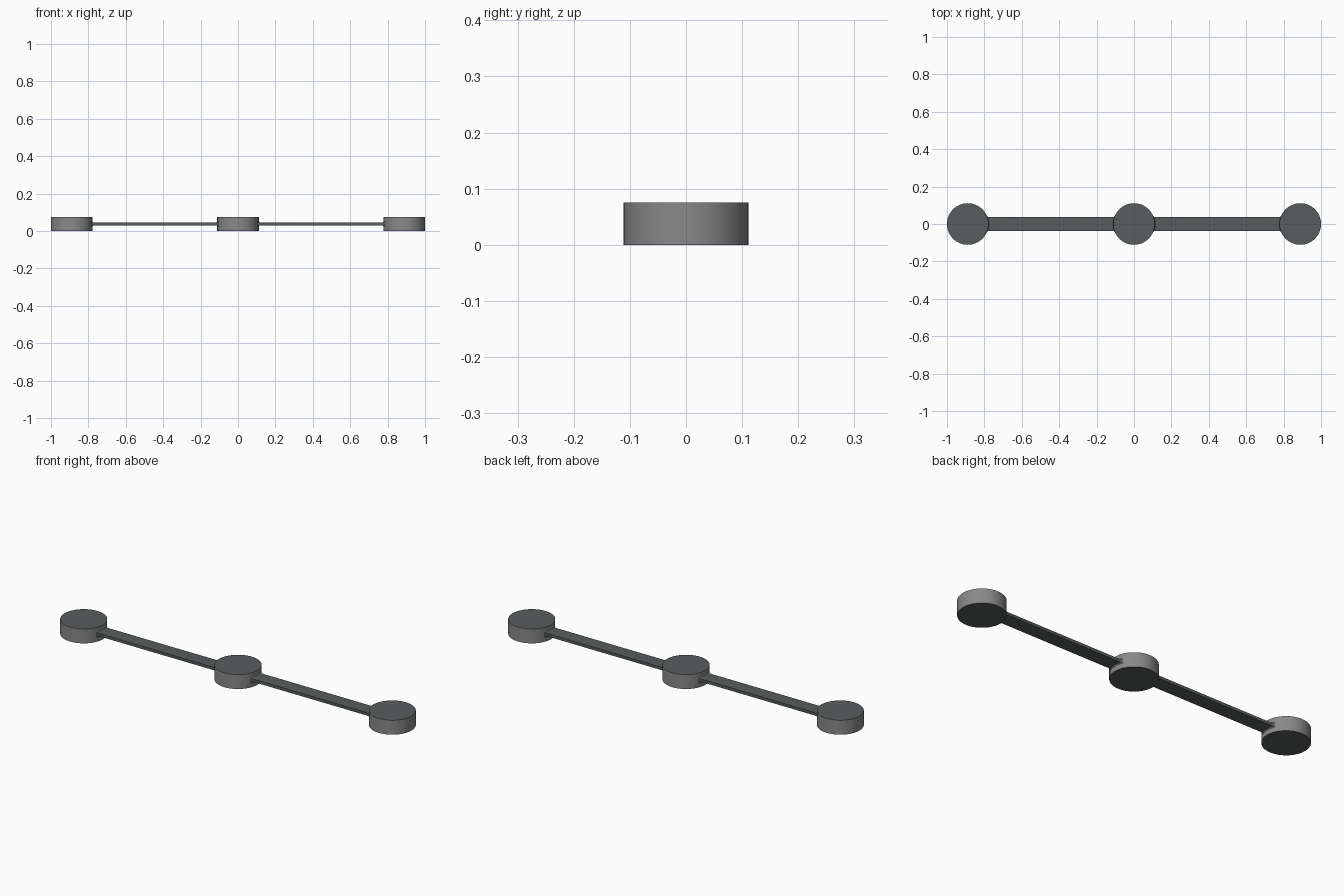
import bpy, bmesh, math

if "Cube" in bpy.data.objects:
    bpy.data.objects.remove(bpy.data.objects["Cube"])

R, H, CX = 0.111, 0.075, 0.889       # disc radius, height, outer disc centre
W, T = 0.037, 0.0075                 # half width and half thickness of a bar


def material(name, rgb):
    m = bpy.data.materials.new(name)
    m.diffuse_color = (*rgb, 1)
    m.use_nodes = True
    m.node_tree.nodes["Principled BSDF"].inputs["Base Color"].default_value = m.diffuse_color
    return m


dark = material("dark grey", (0.10, 0.11, 0.11))
light = material("mid grey", (0.25, 0.25, 0.25))


def finish(bm, name, mats):
    bmesh.ops.recalc_face_normals(bm, faces=bm.faces)
    me = bpy.data.meshes.new(name)
    bm.to_mesh(me)
    bm.free()
    ob = bpy.data.objects.new(name, me)
    bpy.context.collection.objects.link(ob)
    for m in mats:
        me.materials.append(m)
    bpy.context.view_layer.objects.active = ob
    ob.select_set(True)
    bpy.ops.object.shade_smooth_by_angle(angle=math.radians(35))
    ob.select_set(False)
    return ob


# Round discs: dark caps, lighter rim
def disc(name, x):
    bm = bmesh.new()
    bmesh.ops.create_cone(bm, cap_ends=True, segments=96, radius1=R, radius2=R, depth=H)
    bmesh.ops.translate(bm, verts=bm.verts, vec=(x, 0, H / 2))
    bm.normal_update()
    for f in bm.faces:
        f.material_index = 0 if abs(f.normal.z) > 0.5 else 1
    finish(bm, name, [dark, light])


# Flat bar with small flared fillets that follow the disc curve at both ends
def bar(name, x0, x1):
    bm = bmesh.new()
    n, flare = 10, 0.008
    steps = [(-0.002, flare)]
    for i in range(6):
        a = i / 5 * math.pi / 2
        steps.append((flare * (1 - math.cos(a)), flare * (1 - math.sin(a))))
    sections = [(x0, 1, d, e) for d, e in steps]
    sections += [(x1, -1, d, e) for d, e in reversed(steps)]
    rings = []
    for cx, s, d, e in sections:
        ys = [(W + e) * (2 * i / n - 1) for i in range(n + 1)]
        pts = [(y, T + e) for y in ys] + [(y, -T - e) for y in reversed(ys)]
        rings.append([bm.verts.new((cx + s * math.sqrt((R + d) ** 2 - y * y), y, H / 2 + z))
                      for y, z in pts])
    for a, b in zip(rings, rings[1:]):
        for i in range(len(a)):
            j = (i + 1) % len(a)
            bm.faces.new((a[i], a[j], b[j], b[i]))
    for ring in (rings[0], rings[-1]):
        bm.faces.new(ring)
    finish(bm, name, [dark])


for label, x in (("left", -CX), ("centre", 0), ("right", CX)):
    disc(label + "_disc", x)
bar("left_bar", -CX, 0)
bar("right_bar", 0, CX)
